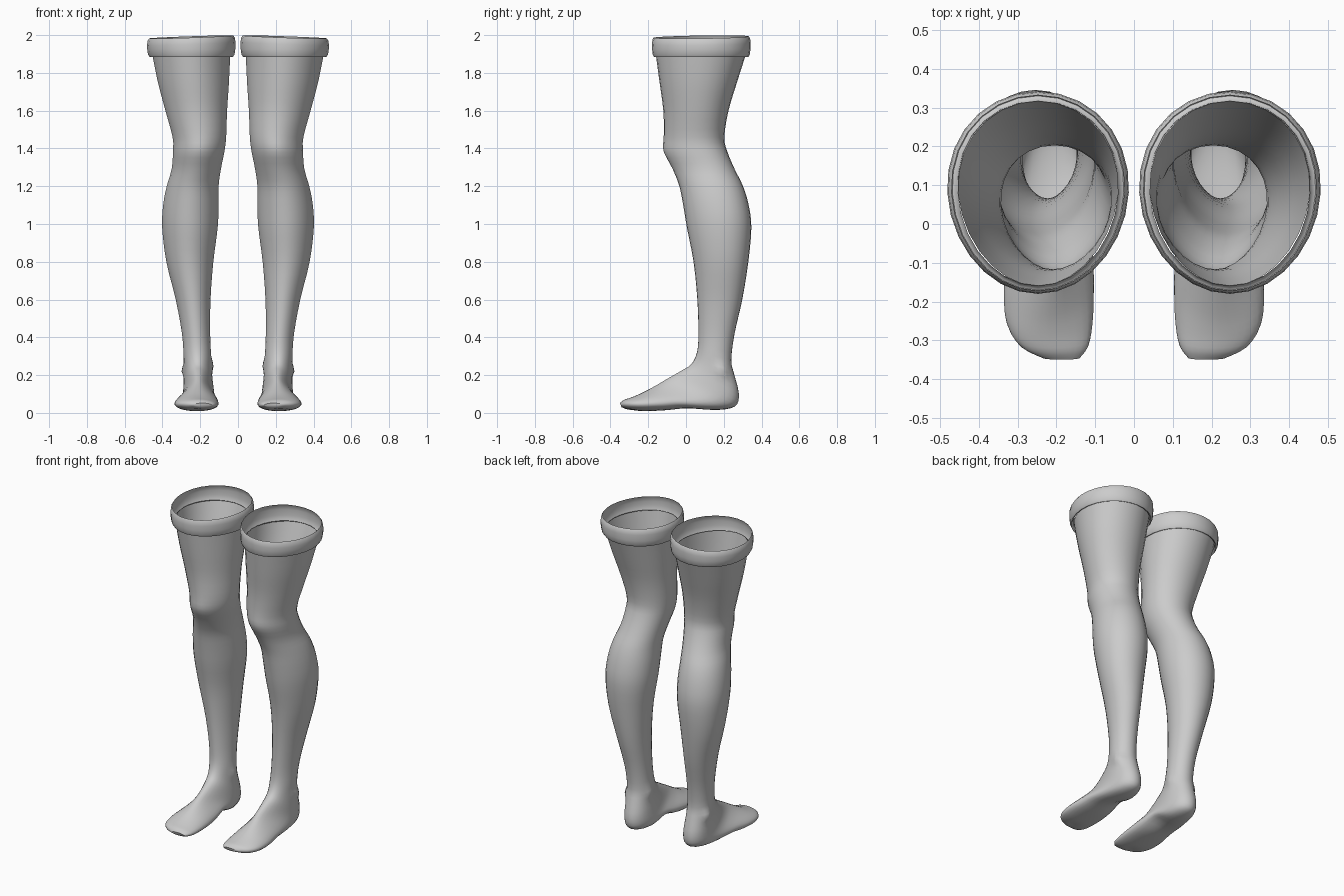
import bpy, bmesh, math
from mathutils import Vector

if "Cube" in bpy.data.objects:
    bpy.data.objects.remove(bpy.data.objects["Cube"])

SIDES = 28

fabric = bpy.data.materials.new("grey_fabric")
fabric.diffuse_color = (0.6, 0.6, 0.6, 1)
fabric.use_nodes = True
fabric.node_tree.nodes["Principled BSDF"].inputs["Base Color"].default_value = fabric.diffuse_color

# Leg sections: height, inner x, outer x, front y, back y
LEG = [
    (1.90, .040, .455, -.160, .318), (1.75, .047, .425, -.140, .270),
    (1.60, .057, .385, -.120, .225), (1.46, .062, .347, -.116, .203),
    (1.38, .072, .345, -.112, .220), (1.29, .090, .352, -.070, .258),
    (1.20, .102, .378, -.035, .302), (1.10, .102, .397, -.015, .332),
    (0.98, .107, .402, .005, .346), (0.80, .130, .380, .040, .330),
    (0.60, .145, .330, .060, .298), (0.42, .147, .297, .066, .257),
]
# Foot sections, turning forward: top y, top z, sole y, sole z, inner x, outer x, taper
FOOT = [
    (.058, .320, .240, .280, .142, .288, .10), (.028, .258, .255, .205, .140, .285, .15),
    (-.020, .226, .279, .110, .132, .288, .22), (-.070, .197, .270, .045, .125, .292, .30),
    (-.110, .174, .215, .020, .119, .300, .35), (-.150, .150, .120, .016, .112, .312, .32),
    (-.200, .123, .000, .022, .106, .325, .25), (-.250, .098, -.110, .014, .103, .336, .15),
    (-.295, .080, -.220, .009, .107, .328, .05), (-.330, .068, -.300, .014, .118, .292, 0),
    (-.350, .052, -.341, .030, .140, .235, 0),
]
rows = [(f, z, b, z, xi, xo, .10) for z, xi, xo, f, b in LEG] + FOOT


def spline(rows, steps):
    """Smoothly interpolate the rows."""
    out = []
    for i in range(len(rows) - 1):
        a, b = rows[max(i - 1, 0)], rows[i]
        c, d = rows[i + 1], rows[min(i + 2, len(rows) - 1)]
        for s in range(steps):
            t = s / steps
            out.append([.5 * (2*q + (r - p)*t + (2*p - 5*q + 4*r - w)*t*t
                              + (3*q - p - 3*r + w)*t**3)
                        for p, q, r, w in zip(a, b, c, d)])
    return out + [list(rows[-1])]


def section(row):
    """One closed ring spanning its top and sole points."""
    fy, fz, by, bz, xi, xo, taper = row
    ring = []
    for k in range(SIDES):
        a = 2 * math.pi * k / SIDES
        c, s = math.cos(a), math.sin(a)
        x = (xi + xo) / 2 + (xo - xi) / 2 * s * (1 - taper * c) / math.sqrt(1 + taper**2)
        ring.append(Vector((x, (fy + by)/2 + (fy - by)/2*c, (fz + bz)/2 + (fz - bz)/2*c)))
    return ring


def bump(p, centre, push, radius):
    """Soft local bulge."""
    d = (p - Vector(centre)).length / radius
    return Vector(push) * math.exp(-3 * d * d)


def sculpt(p):
    """Ankle bones, kneecap and arch."""
    q = p.copy()
    q += bump(p, (.285, .19, .225), (.018, .006, 0), .055)
    q += bump(p, (.137, .165, .25), (-.012, 0, 0), .055)
    q += bump(p, (.20, -.11, 1.40), (0, -.006, 0), .10)
    q += bump(p, (.12, .03, .02), (.008, 0, .025), .12)
    q += bump(p, (.22, -.29, .02), (0, 0, .010), .05)
    return q


def loft(name, rings, side, cap):
    """Skin rings into an open shell; side = 1 or -1 mirrors in x."""
    bm = bmesh.new()
    vs = [[bm.verts.new((p.x * side, p.y, p.z)) for p in r] for r in rings]
    for r0, r1 in zip(vs, vs[1:]):
        for k in range(SIDES):
            j = (k + 1) % SIDES
            f = (r0[k], r0[j], r1[j], r1[k])
            bm.faces.new(f if side > 0 else f[::-1])
    if cap:
        bm.faces.new(vs[-1] if side > 0 else vs[-1][::-1])
    bmesh.ops.recalc_face_normals(bm, faces=bm.faces)
    # Keep the outside of the shell facing out
    bm.normal_update()
    outer = max(bm.faces, key=lambda f: f.calc_center_median().x)
    if outer.normal.x < 0:
        bmesh.ops.reverse_faces(bm, faces=bm.faces)
    mesh = bpy.data.meshes.new(name)
    bm.to_mesh(mesh)
    bm.free()
    mesh.materials.append(fabric)
    ob = bpy.data.objects.new(name, mesh)
    bpy.context.collection.objects.link(ob)
    bpy.context.view_layer.objects.active = ob
    ob.select_set(True)
    bpy.ops.object.shade_smooth_by_angle(angle=math.radians(50))
    ob.select_set(False)


# Cuff profile: height, outward offset from the leg opening
CUFF = [(1.902, -.001), (1.888, .006), (1.885, .014), (1.898, .022),
        (1.925, .026), (1.955, .027), (1.978, .024), (1.990, .016)]


def cuff_ring(z, grow):
    ring = section((-.160 - grow * .75, z, .318 + grow * .9, z,
                    .040 - grow, .455 + grow, .06))
    for p in ring:
        # Rim dips at the front and rises toward the inner side
        if z > 1.95:
            p.z += (.25 - p.x) * .035 + (p.y - .08) * .015
    return ring


leg_rings = [[sculpt(p) for p in section(r)] for r in spline(rows, 3)]
cuff_rings = [cuff_ring(z, g) for z, g in CUFF]

for label, side in (("right", 1), ("left", -1)):
    loft(label + "_stocking", leg_rings, side, True)
    loft(label + "_cuff", cuff_rings, side, False)
